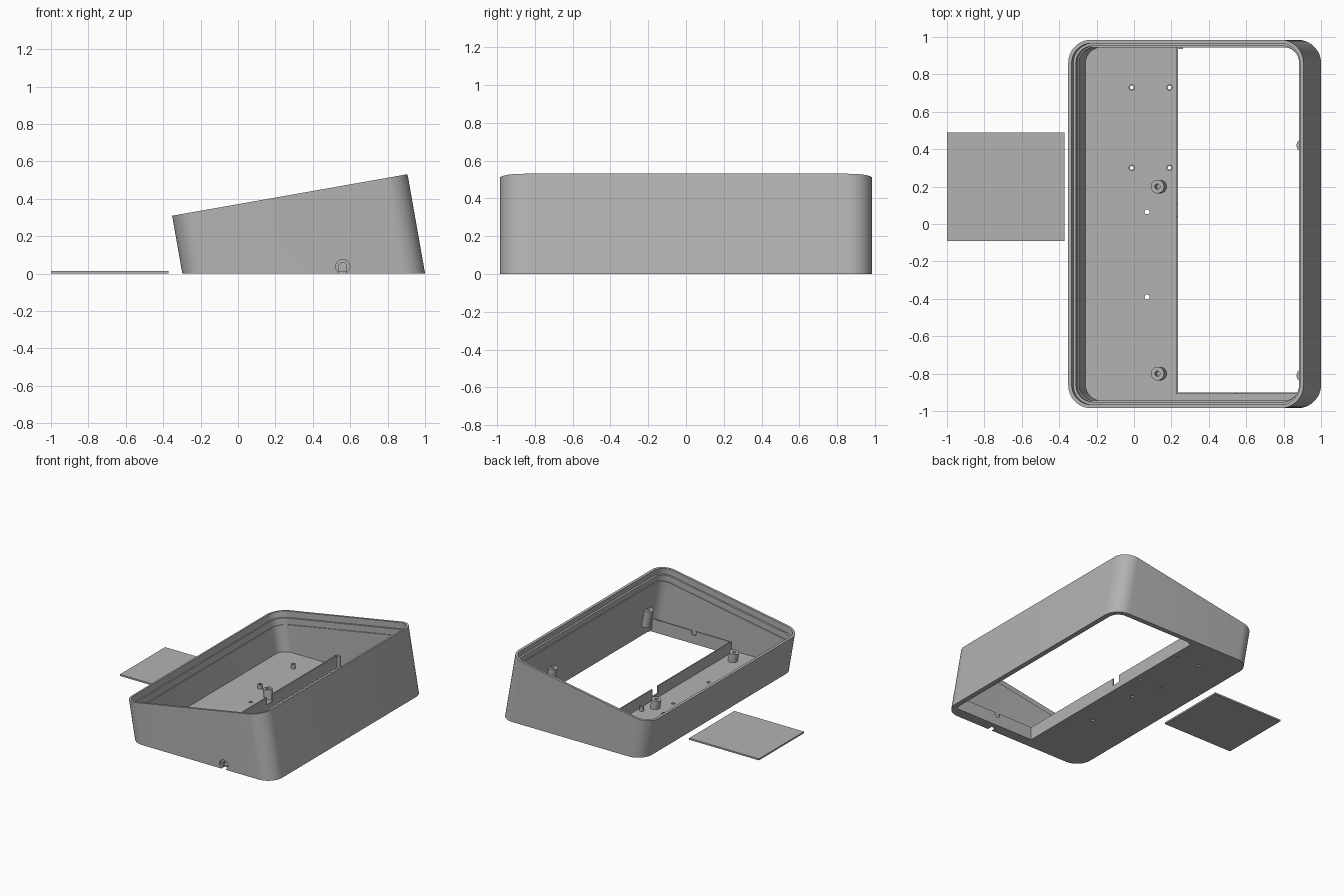
import bpy, bmesh, math
from mathutils import Matrix, Vector

if "Cube" in bpy.data.objects:
    bpy.data.objects.remove(bpy.data.objects["Cube"])

TILT = math.radians(10)
S, C = math.sin(TILT), math.cos(TILT)
U0, U1, HALF_Y, TOP, RADIUS = -0.293, 0.985, 0.985, 0.3655, 0.125

grey = bpy.data.materials.new("grey plastic")
grey.diffuse_color = (0.45, 0.45, 0.45, 1)
grey.use_nodes = True
grey.node_tree.nodes["Principled BSDF"].inputs["Base Color"].default_value = grey.diffuse_color


def add(name, bm):
    bmesh.ops.recalc_face_normals(bm, faces=bm.faces)
    me = bpy.data.meshes.new(name)
    bm.to_mesh(me)
    bm.free()
    me.materials.append(grey)
    ob = bpy.data.objects.new(name, me)
    bpy.context.collection.objects.link(ob)
    return ob


def box(name, x0, x1, y0, y1, z0, z1):
    bm = bmesh.new()
    size = Matrix.Diagonal((x1 - x0, y1 - y0, z1 - z0, 1))
    mid = Matrix.Translation(((x0 + x1) / 2, (y0 + y1) / 2, (z0 + z1) / 2))
    bmesh.ops.create_cube(bm, size=1, matrix=mid @ size)
    return add(name, bm)


def cylinder(name, base, axis, r, length, sides=32):
    bm = bmesh.new()
    axis = Vector(axis).normalized()
    rot = axis.to_track_quat('Z', 'Y').to_matrix().to_4x4()
    mid = Matrix.Translation(Vector(base) + axis * length / 2)
    bmesh.ops.create_cone(bm, cap_ends=True, segments=sides, radius1=r,
                          radius2=r, depth=length, matrix=mid @ rot)
    return add(name, bm)


def cut(ob, *cutters):
    for c in cutters:
        m = ob.modifiers.new("cut", 'BOOLEAN')
        m.operation, m.solver, m.object = 'DIFFERENCE', 'EXACT', c
        c.hide_render = True
        c.hide_viewport = True


def ring(bm, inset, w=None, z=None):
    """Rounded rectangle in the tilted frame, at depth w or met by level z."""
    r = RADIUS - inset
    verts = []
    for k, (u, y) in enumerate(((U1 - RADIUS, HALF_Y - RADIUS), (U0 + RADIUS, HALF_Y - RADIUS),
                                (U0 + RADIUS, RADIUS - HALF_Y), (U1 - RADIUS, RADIUS - HALF_Y))):
        for i in range(13):
            a = math.pi / 2 * (k + i / 12)
            pu, py = u + r * math.cos(a), y + r * math.sin(a)
            pw = (z - S * pu) / C if z is not None else w
            verts.append(bm.verts.new((C * pu - S * pw, py, S * pu + C * pw)))
    return verts


def bridge(bm, a, b):
    for i in range(len(a)):
        j = (i + 1) % len(a)
        bm.faces.new((a[i], a[j], b[j], b[i]))


# Sloping case wall with a stepped rim
bm = bmesh.new()
rings = [ring(bm, 0, z=0), ring(bm, 0, w=TOP), ring(bm, 0.019, w=TOP),
         ring(bm, 0.019, w=TOP - 0.05), ring(bm, 0.033, w=TOP - 0.05),
         ring(bm, 0.033, w=TOP - 0.10), ring(bm, 0.04, w=TOP - 0.10), ring(bm, 0.04, z=0)]
for i, r in enumerate(rings):
    bridge(bm, r, rings[(i + 1) % len(rings)])
case_wall = add("case_wall", bm)

# Floor, open on the right
bm = bmesh.new()
low, high = ring(bm, 0.04, z=0), ring(bm, 0.04, z=0.015)
bridge(bm, low, high)
bm.faces.new(low)
bm.faces.new(high)
floor = add("floor", bm)
cut(floor, box("opening_cutter", 0.235, 1.3, -0.9, 1.3, -0.1, 0.1))

# Ribs around the opening
side_rib = box("side_rib", 0.225, 0.235, -0.9, 0.948, 0.0, 0.105)
cut(side_rib, box("rib_gap_cutter", 0.2, 0.3, 0.04, 0.11, 0.045, 0.2))
front_rib = box("front_rib", 0.225, 0.935, -0.91, -0.9, 0.0, 0.105)
box("rib_stub", 0.235, 0.262, 0.935, 0.95, 0.0, 0.105)

# Cable inlet: round recess outside, slot through wall, floor strip and rib
recess = cylinder("recess_cutter", (0.56, -1.1, 0.037), (0, 1, 0), 0.038, 0.135)
slot = box("slot_cutter", 0.54, 0.58, -1.1, -0.93, -0.05, 0.04)
slot_top = cylinder("slot_top_cutter", (0.56, -1.1, 0.04), (0, 1, 0), 0.02, 0.17)
rib_notch = cylinder("rib_notch_cutter", (0.56, -0.93, 0.09), (0, 1, 0), 0.022, 0.06)
cut(case_wall, recess, slot, slot_top)
cut(front_rib, rib_notch)

# Tilted screw posts on the floor and on the tall wall
UP = Vector((-S, 0, C))
posts = [("floor_post", 0.139, 0.01, 0.08, y) for y in (0.2, -0.8)]
posts += [("wall_post", 0.929, 0.085, 0.14, y) for y in (0.42, -0.81)]
for name, x, z, length, y in posts:
    base = Vector((x, y, z))
    post = cylinder(name, base, UP, 0.036, length)
    cut(post, cylinder("post_hole_cutter", base + UP * 0.02, UP, 0.014, length))

# Small hollow pegs and floor holes
for x in (-0.012, 0.19):
    for y in (0.3, 0.73):
        hole = cylinder("peg_hole_cutter", (x, y, -0.1), (0, 0, 1), 0.01, 0.3, 16)
        peg = cylinder("peg", (x, y, 0.015), (0, 0, 1), 0.017, 0.035, 20)
        cut(peg, hole)
        cut(floor, hole)
for y in (0.065, -0.39):
    cut(floor, cylinder("floor_hole_cutter", (0.07, y, -0.1), (0, 0, 1), 0.013, 0.3, 16))

# Loose cover plate beside the case
box("cover_plate", -1.0, -0.372, -0.09, 0.49, 0.0, 0.013)

# Smooth rounded parts, keep edges sharp
for ob in bpy.data.objects:
    if not ob.hide_render:
        bpy.ops.object.select_all(action='DESELECT')
        ob.select_set(True)
        bpy.context.view_layer.objects.active = ob
        bpy.ops.object.shade_smooth_by_angle(angle=math.radians(30))
